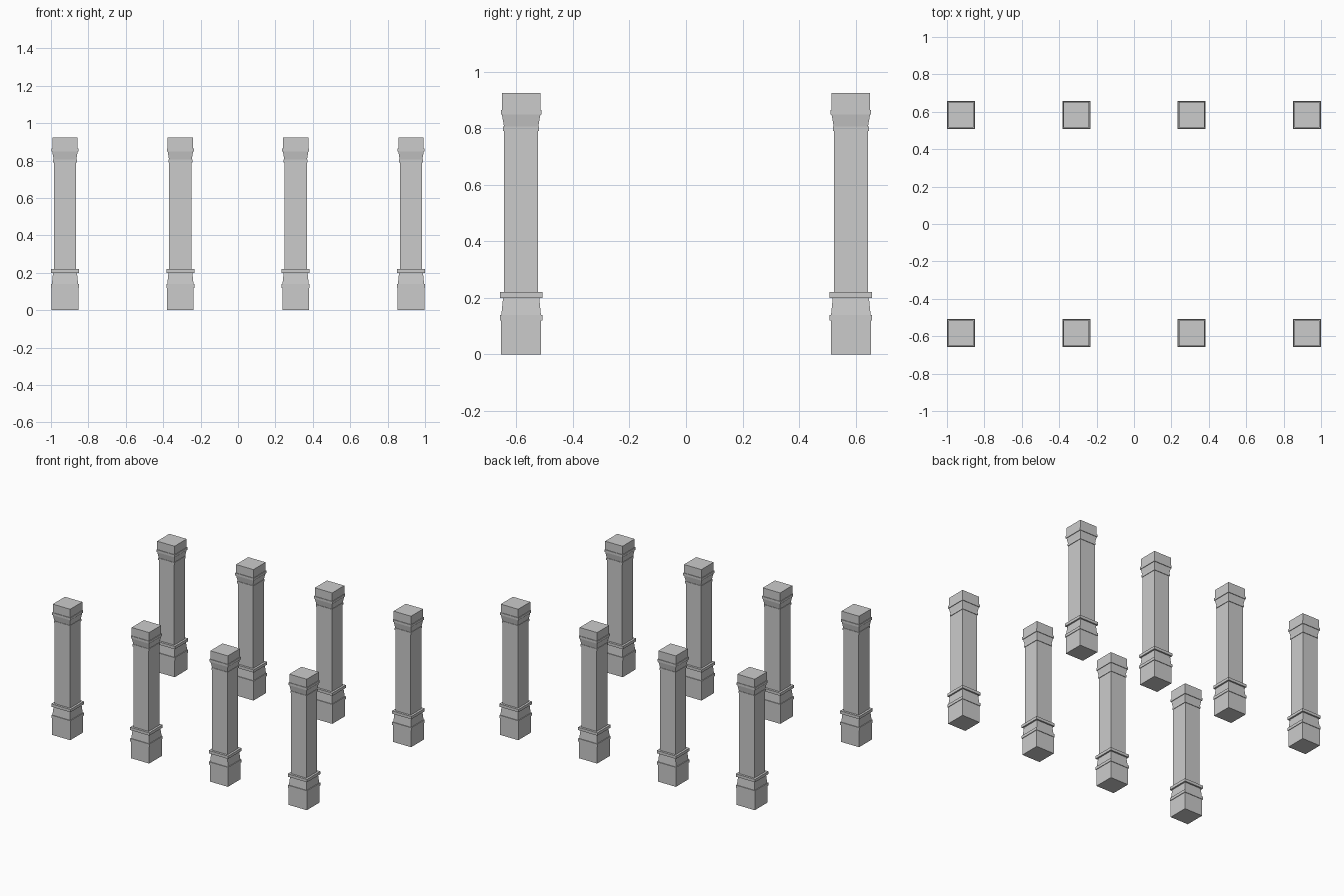
import bpy, bmesh

if "Cube" in bpy.data.objects:
    bpy.data.objects.remove(bpy.data.objects["Cube"])

# (half width, height) profile of one square column, bottom to top
PROFILE = [
    (0.071, 0.0), (0.071, 0.12),        # plinth
    (0.075, 0.12), (0.075, 0.14),       # lower base band
    (0.070, 0.14), (0.064, 0.20),       # tapered base
    (0.075, 0.20), (0.075, 0.22),       # upper base band
    (0.060, 0.22), (0.060, 0.79),       # shaft
    (0.0635, 0.79), (0.0635, 0.805),    # neck band
    (0.0605, 0.805), (0.068, 0.848),    # flared capital
    (0.072, 0.848), (0.072, 0.865),     # capital band
    (0.068, 0.865), (0.068, 0.924),     # top block
]


def column_mesh():
    bm = bmesh.new()
    rings = [[bm.verts.new((sx * r, sy * r, z))
              for sx, sy in ((-1, -1), (1, -1), (1, 1), (-1, 1))]
             for r, z in PROFILE]
    for a, b in zip(rings, rings[1:]):
        for i in range(4):
            j = (i + 1) % 4
            bm.faces.new((a[i], a[j], b[j], b[i]))
    bm.faces.new(rings[0][::-1])
    bm.faces.new(rings[-1])
    mesh = bpy.data.meshes.new("column")
    bm.to_mesh(mesh)
    bm.free()
    return mesh


# Two rows of four columns sharing one mesh
mesh = column_mesh()
for row, y in (("front", -0.583), ("back", 0.583)):
    for i, x in enumerate((-0.925, -0.308, 0.308, 0.925)):
        ob = bpy.data.objects.new(f"{row}_column_{i + 1}", mesh)
        ob.location = (x, y, 0)
        bpy.context.collection.objects.link(ob)
